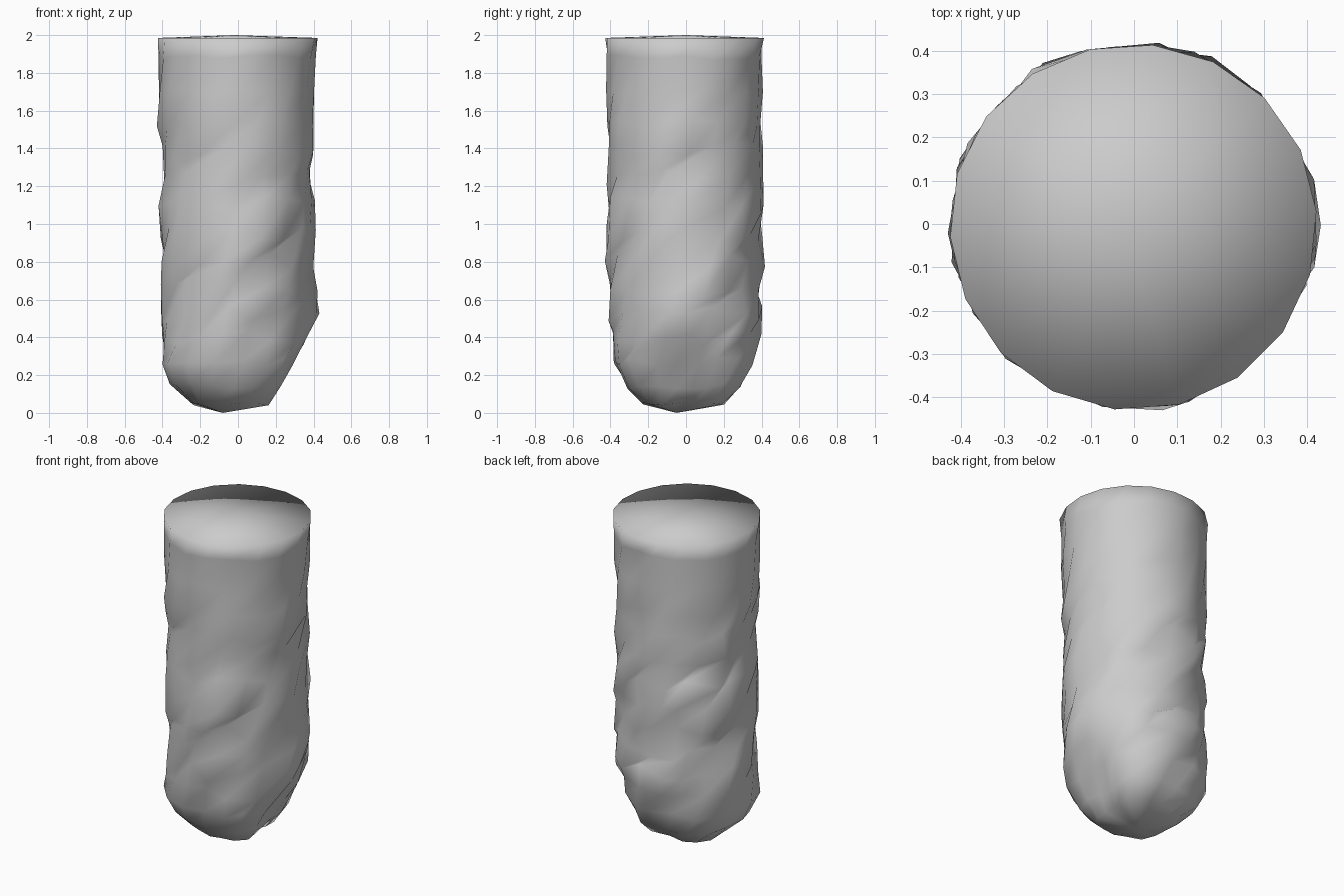
import bpy, bmesh, math, random

if "Cube" in bpy.data.objects:
    bpy.data.objects.remove(bpy.data.objects["Cube"])

random.seed(11)
SIDES = 18

# Silhouette: height, reach towards right, back, left, front, roughness, corner bulge
PROFILE = [
    (0.05, .15, .21, .25, .23, .006, .035),
    (0.14, .21, .295, .365, .315, .010, .045),
    (0.27, .285, .365, .415, .39, .014, .045),
    (0.40, .385, .41, .425, .40, .026, .02),
    (0.53, .43, .44, .43, .42, .030, 0),
    (0.66, .43, .42, .42, .43, .030, 0),
    (0.80, .42, .42, .425, .44, .030, 0),
    (0.95, .42, .415, .43, .43, .030, 0),
    (1.10, .43, .425, .44, .425, .032, 0),
    (1.25, .415, .42, .42, .43, .032, 0),
    (1.39, .42, .415, .43, .435, .028, 0),
    (1.53, .41, .41, .43, .43, .015, 0),
    (1.70, .412, .412, .427, .427, .008, 0),
    (1.88, .417, .405, .427, .432, .012, 0),
    (1.985, .422, .415, .425, .43, .000, 0),
]


def reach(row, a):
    c, s = math.cos(a), math.sin(a)
    rx = row[1] if c > 0 else row[3]
    ry = row[2] if s > 0 else row[4]
    bulge = row[6] * math.sin(2 * a) ** 2 * (1 if c > 0 else 0.6)
    return rx * c * c + ry * s * s + bulge


bm = bmesh.new()
tip = bm.verts.new((-0.08, -0.05, 0))
rings = []
for i, row in enumerate(PROFILE):
    ring = []
    rough = row[5]
    for k in range(SIDES):
        # Diagonal folds wind upwards around the column
        a = math.tau * (k + 0.3 * i) / SIDES
        a += random.uniform(-4, 4) * rough
        fold = 0.5 + 0.5 * math.sin(6 * a - 13 * row[0])
        r = reach(row, a) - rough * (0.55 * fold + random.uniform(-0.15, 0.75))
        z = row[0] + random.uniform(-1.6, 1.6) * rough
        ring.append(bm.verts.new((r * math.cos(a), r * math.sin(a), z)))
    rings.append(ring)

# Rough sides, split along the diagonal folds
for lo, hi in zip(rings, rings[1:]):
    for k in range(SIDES):
        n = (k + 1) % SIDES
        bm.faces.new((lo[k], lo[n], hi[n]))
        bm.faces.new((lo[k], hi[n], hi[k]))

# Pointed underside and slightly crowned lid
crown = bm.verts.new((-0.02, 0, 2.0))
for k in range(SIDES):
    n = (k + 1) % SIDES
    bm.faces.new((tip, rings[0][n], rings[0][k]))
    bm.faces.new((crown, rings[-1][k], rings[-1][n]))

bmesh.ops.recalc_face_normals(bm, faces=bm.faces)
for f in bm.faces:
    f.smooth = True
mesh = bpy.data.meshes.new("rough_column")
bm.to_mesh(mesh)
bm.free()
bpy.context.collection.objects.link(bpy.data.objects.new("rough_column", mesh))
